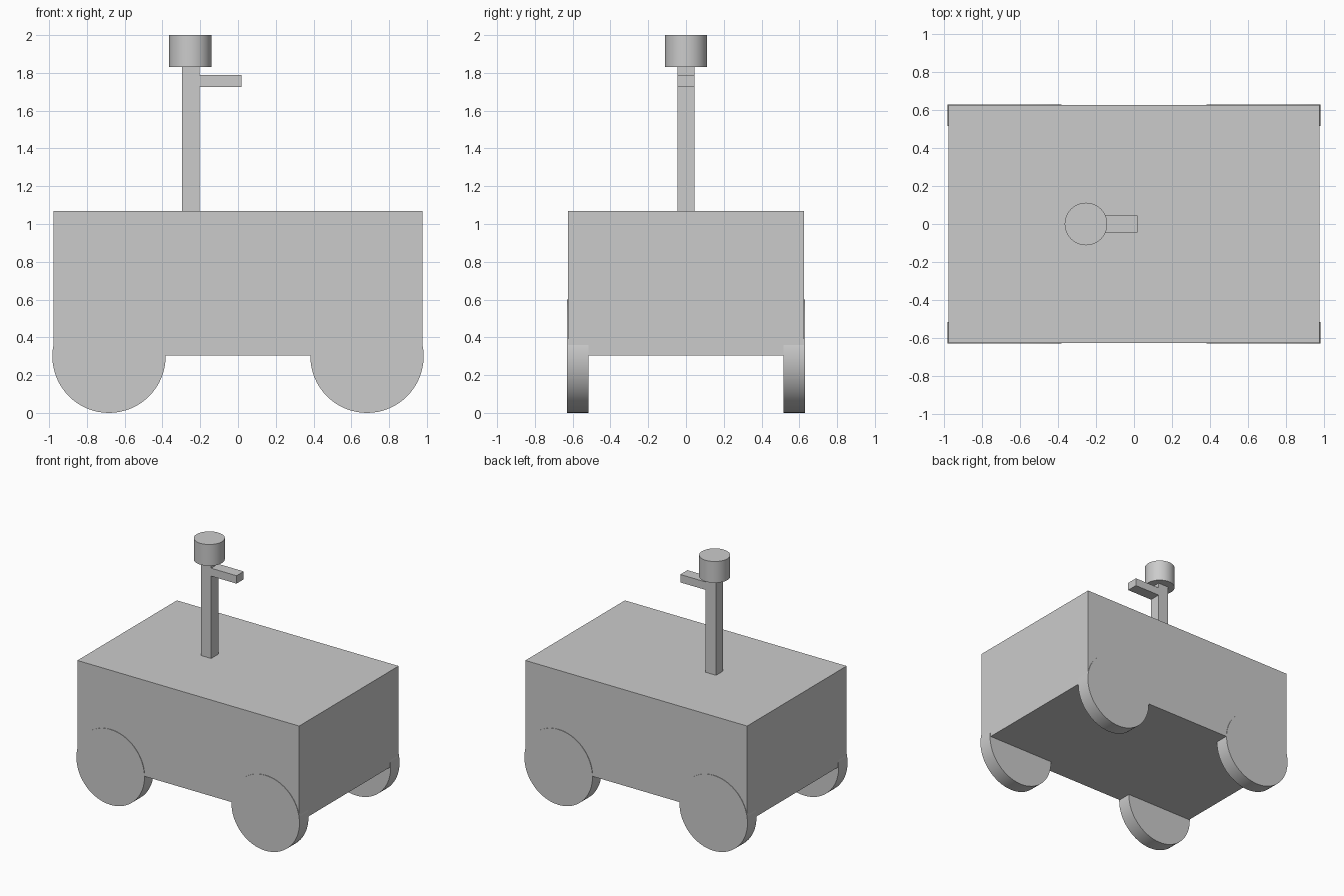
import bpy
from math import pi

if "Cube" in bpy.data.objects:
    bpy.data.objects.remove(bpy.data.objects["Cube"])


def box(name, x0, x1, y0, y1, z0, z1):
    bpy.ops.mesh.primitive_cube_add(
        size=1, location=((x0 + x1) / 2, (y0 + y1) / 2, (z0 + z1) / 2))
    ob = bpy.context.object
    ob.name = name
    ob.scale = (x1 - x0, y1 - y0, z1 - z0)
    bpy.ops.object.transform_apply(location=False, rotation=False, scale=True)
    return ob


def cylinder(name, radius, depth, location, rotation=(0, 0, 0)):
    bpy.ops.mesh.primitive_cylinder_add(
        vertices=64, radius=radius, depth=depth, location=location, rotation=rotation)
    ob = bpy.context.object
    ob.name = name
    bpy.ops.object.shade_smooth_by_angle()
    return ob


# Main body
box("body", -0.977, 0.977, -0.626, 0.626, 0.305, 1.07)

# Four wheels, partly sunk into the body and slightly proud of its sides
for end, sx in (("left", -1), ("right", 1)):
    for side, sy in (("front", -1), ("back", 1)):
        cylinder(f"wheel_{side}_{end}", 0.3, 0.113,
                 (sx * 0.683, sy * 0.5735, 0.3), (pi / 2, 0, 0))

# Mast with side arm and sensor head
box("mast", -0.296, -0.205, -0.045, 0.045, 1.07, 1.83)
box("mast_arm", -0.205, 0.019, -0.045, 0.045, 1.726, 1.789)
cylinder("sensor_head", 0.112, 0.17, (-0.253, 0, 1.915))
